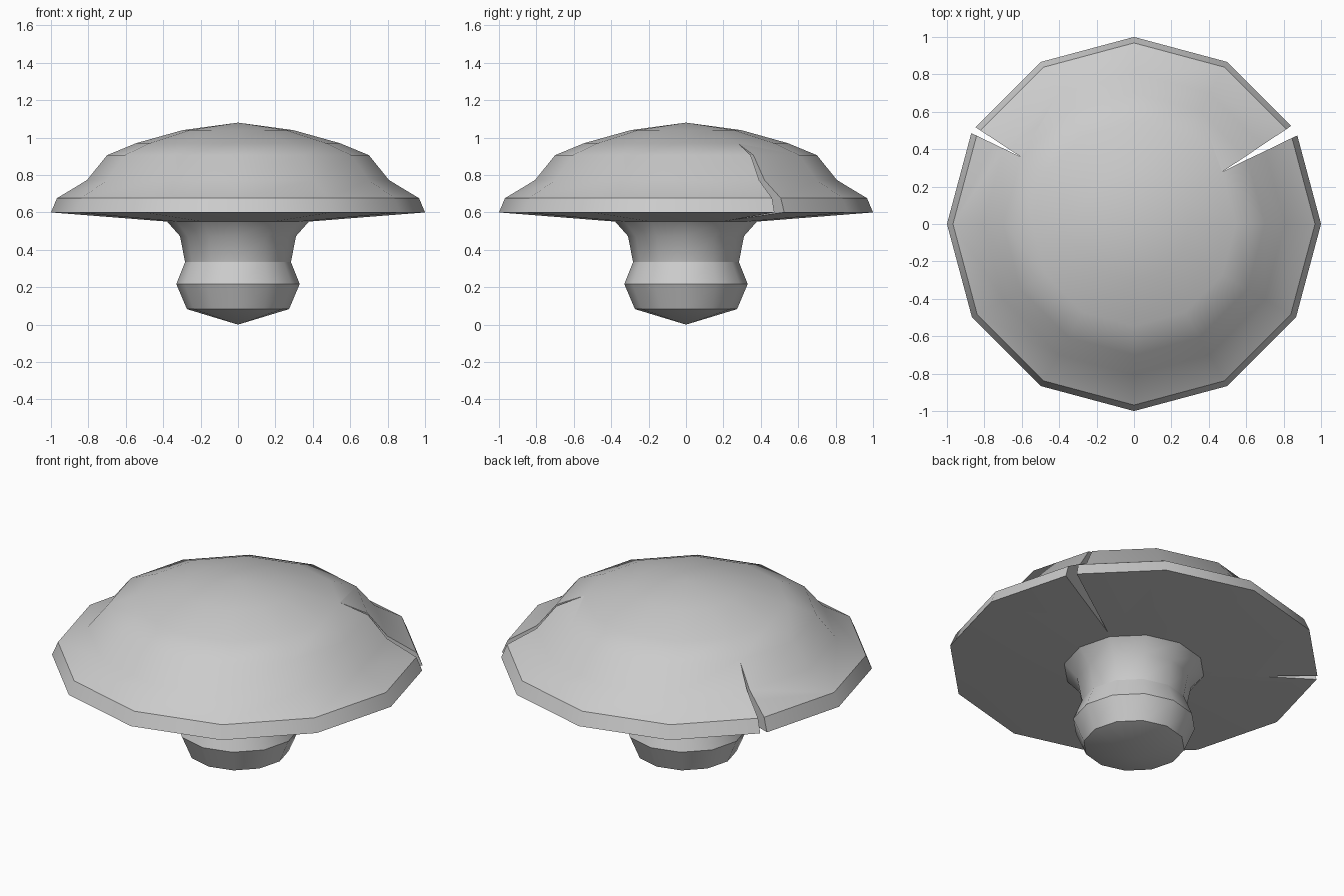
import bpy
import bmesh
import math

if "Cube" in bpy.data.objects:
    bpy.data.objects.remove(bpy.data.objects["Cube"])

SIDES = 12


def activate(obj):
    bpy.ops.object.select_all(action='DESELECT')
    obj.select_set(True)
    bpy.context.view_layer.objects.active = obj


def add_object(name, bm):
    bmesh.ops.recalc_face_normals(bm, faces=bm.faces[:])
    mesh = bpy.data.meshes.new(name)
    bm.to_mesh(mesh)
    bm.free()
    obj = bpy.data.objects.new(name, mesh)
    bpy.context.collection.objects.link(obj)
    return obj


def lathe(name, profile):
    """Spin (radius, z) points round z; radius 0 makes a pole."""
    bm = bmesh.new()
    rings = []
    for r, z in profile:
        if r == 0:
            rings.append([bm.verts.new((0, 0, z))] * SIDES)
        else:
            rings.append([bm.verts.new((r * math.cos(a), r * math.sin(a), z))
                          for a in (math.tau * i / SIDES for i in range(SIDES))])
    for lo, hi in zip(rings, rings[1:]):
        for i in range(SIDES):
            j = (i + 1) % SIDES
            quad = dict.fromkeys((lo[i], lo[j], hi[j], hi[i]))
            bm.faces.new(list(quad))
    return add_object(name, bm)


def cut_notch(target, tip, edge_a, edge_b, low, high):
    """Cut a wedge from the rim; low/high scale the tip at bottom and top."""
    bm = bmesh.new()
    rings = []
    for z, s in ((0.5, low), (1.1, high)):
        pts = [(tip[0] * s, tip[1] * s)]
        pts += [(tip[0] + 1.4 * (e[0] - tip[0]), tip[1] + 1.4 * (e[1] - tip[1]))
                for e in (edge_a, edge_b)]
        rings.append([bm.verts.new((x, y, z)) for x, y in pts])
    bm.faces.new(rings[0])
    bm.faces.new(rings[1])
    for i in range(3):
        j = (i + 1) % 3
        bm.faces.new((rings[0][i], rings[0][j], rings[1][j], rings[1][i]))
    bmesh.ops.triangulate(bm, faces=bm.faces[:])
    cutter = add_object("notch_cutter", bm)
    cutter.hide_render = True
    mod = target.modifiers.new("notch", 'BOOLEAN')
    mod.operation = 'DIFFERENCE'
    mod.solver = 'EXACT'
    mod.object = cutter
    activate(target)
    bpy.ops.object.modifier_apply(modifier=mod.name)
    bpy.data.objects.remove(cutter)


# Mushroom cap with a shallow conical underside
cap = lathe("cap", [(0, 0.55), (0.38, 0.551), (1.0, 0.60), (0.968, 0.676),
                    (0.807, 0.773), (0.70, 0.906), (0.545, 0.97),
                    (0.295, 1.04), (0, 1.08)])

# Two splits in the rim
cut_notch(cap, (0.47, 0.278), (0.84, 0.524), (0.872, 0.473), 0.74, 1.08)
cut_notch(cap, (-0.604, 0.358), (-0.85, 0.519), (-0.872, 0.487), 1.0, 1.0)

# Bulbous stem
stem = lathe("stem", [(0, 0), (0.273, 0.083), (0.33, 0.217), (0.283, 0.334),
                      (0.31, 0.473), (0.38, 0.552)])

for part in (cap, stem):
    activate(part)
    bpy.ops.object.shade_smooth_by_angle(angle=math.radians(30))
